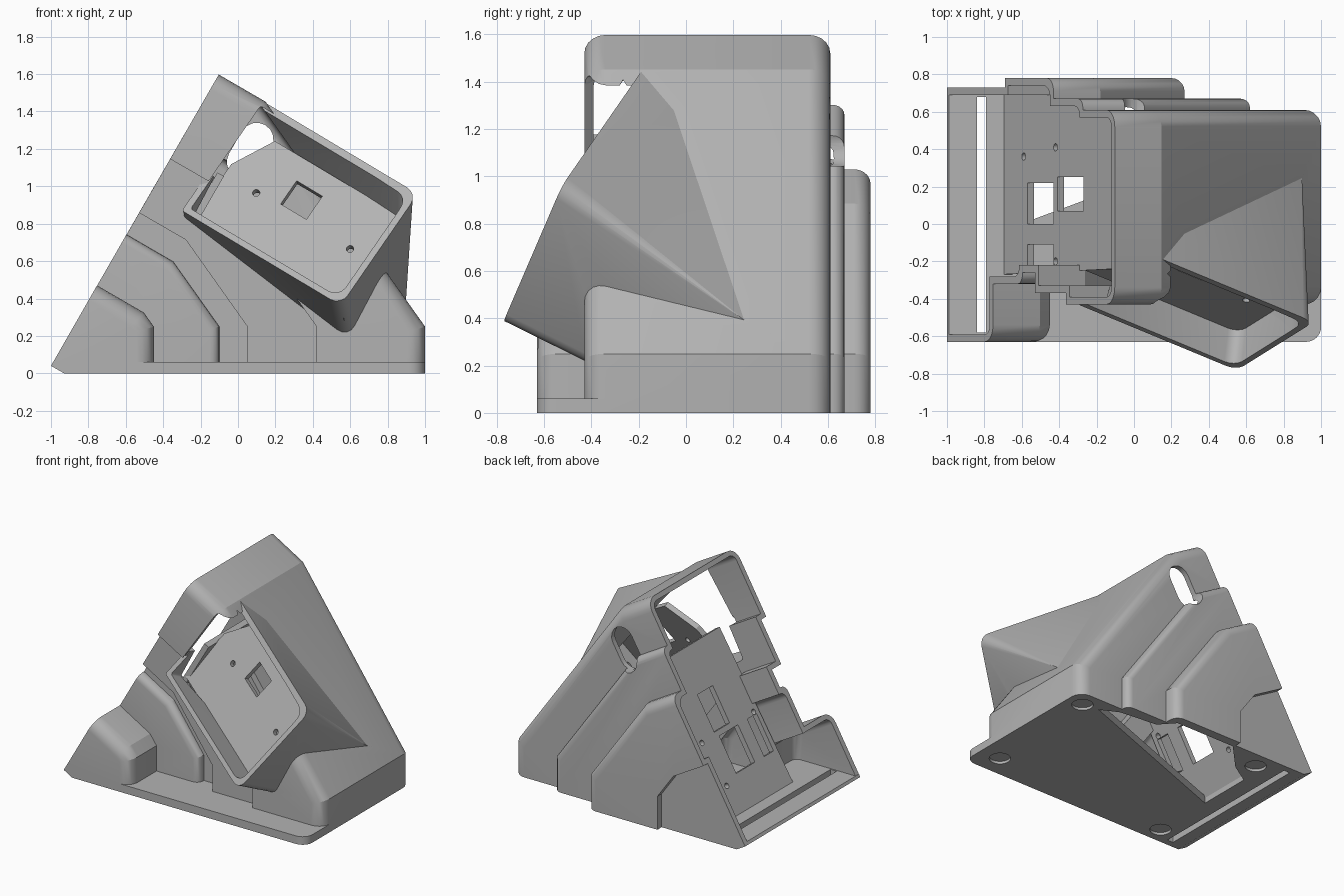
import bpy, bmesh, math
from mathutils import Vector

cube = bpy.data.objects.get("Cube")
if cube:
    bpy.data.objects.remove(cube, do_unlink=True)

mat = bpy.data.materials.new("plain grey")
mat.use_nodes = True
GREY = (0.45, 0.45, 0.45, 1)
mat.diffuse_color = GREY
mat.node_tree.nodes["Principled BSDF"].inputs["Base Color"].default_value = GREY


def to_object(name, bm):
    bmesh.ops.recalc_face_normals(bm, faces=bm.faces[:])
    mesh = bpy.data.meshes.new(name)
    bm.to_mesh(mesh)
    bm.free()
    mesh.materials.append(mat)
    obj = bpy.data.objects.new(name, mesh)
    bpy.context.scene.collection.objects.link(obj)
    return obj


def combine(target, other, operation):
    """Boolean the second part into the first and drop the second."""
    mod = target.modifiers.new("combine", "BOOLEAN")
    mod.operation, mod.solver, mod.object = operation, "EXACT", other
    bpy.context.view_layer.objects.active = target
    bpy.ops.object.modifier_apply(modifier=mod.name)
    bpy.data.objects.remove(other, do_unlink=True)


def add(target, other):
    combine(target, other, "UNION")


def cut(target, other):
    combine(target, other, "DIFFERENCE")


def prism(name, points, offset, end_radii=(0, 0)):
    """Extrude a polygon; end_radii rounds the last three edges of either end."""
    bm = bmesh.new()
    caps = [[bm.verts.new(Vector(p) + k * Vector(offset)) for p in points] for k in (0, 1)]
    n = len(points)
    for cap in caps:
        bm.faces.new(cap)
    for i in range(n):
        j = (i + 1) % n
        bm.faces.new((caps[0][i], caps[0][j], caps[1][j], caps[1][i]))
    bmesh.ops.recalc_face_normals(bm, faces=bm.faces[:])
    for cap, radius in zip(caps, end_radii):
        if radius:
            run = cap[-4:]
            edges = [bm.edges.get((run[i], run[i + 1])) for i in range(3)]
            bmesh.ops.bevel(bm, geom=edges, offset=radius, segments=5, profile=0.5,
                            affect="EDGES", clamp_overlap=True)
    return to_object(name, bm)


def layer(a, y0, y1, r0=0, r1=0, floor=None):
    """Stepped-shell slab: upright at x=a, sloped shoulder, roof square to the slant."""
    kz = (a + 0.868) / 1.286
    kx = -0.691 + 0.577 * kz
    if floor is None:
        start, end, zb = [(-1, 0.04), (-0.93, 0)], (kx - 0.25, kz + 0.145), 0
    else:
        start, end, zb = [(-1.4, floor)], (kx - 0.51, kz + 0.295), floor
    outline = start + [(a, zb), (a, 0.25), (kx, kz), end]
    return prism("layer", [(x, y0, z) for x, z in outline], (0, y1 - y0, 0), (r0, r1))


def stepped_body(t, floor=None):
    """The whole stepped form, shrunk by wall thickness t."""
    r = 0.09 - t
    body = layer(1 - t, -0.43 + t, 0.61 - t, r, r, floor)
    cut(body, layer(0.42 + t, -0.9, -0.37 + t, floor=-0.1))
    cut(body, layer(0.05 + t, -0.9, -0.26 + t, floor=-0.1))
    add(body, layer(0.62 - t, 0, 0.67 - t, 0, 0.05, floor))
    add(body, layer(0.27 - t, 0, 0.78 - t, 0, 0.07, floor))
    cut(body, layer(-0.31 + t, 0.73 - t, 0.9, floor=-0.1))
    add(body, layer(-0.1 - t, -0.32 + t, 0, 0.05, 0, floor))
    add(body, layer(-0.45 - t, -0.63 + t, 0, r, 0, floor))
    return body


# Tilted screen frame: corner, two edge directions and inward direction
A = Vector((-0.3, -0.43, 0.87))
E1 = Vector((0.82, -0.34, -0.49)).normalized()
E2 = Vector((0.4, 0.25, 0.58)).normalized()
N = Vector((0.1, 0.89, -0.44)).normalized()
W, H = 1.05, 0.77


def screen(u, v, d=0):
    return A + u * E1 + v * E2 + d * N


def rounded_rect(inset, d):
    """Screen rim: nearly sharp on the left, well rounded on the right."""
    points = []
    corners = ((inset, inset), (W - inset, inset), (W - inset, H - inset), (inset, H - inset))
    for k, (u, v) in enumerate(corners):
        r = 0.015 if u < W / 2 else 0.07
        cu, cv = u + (r if u < W / 2 else -r), v + (r if v < H / 2 else -r)
        for step in range(5):
            angle = math.pi * (1 + k / 2 + step / 8)
            points.append(screen(cu + r * math.cos(angle), cv + r * math.sin(angle), d))
    return points


def hood(inset, front, back, shift):
    """Convex hood running from the screen rim back into the shoulder."""
    bm = bmesh.new()
    points = rounded_rect(inset, front) + rounded_rect(inset, back)[:10]
    points += [Vector((0.268, -0.05, 1.28)) + shift, Vector((0.898, 0.25, 0.39)) + shift]
    for p in points:
        bm.verts.new(p)
    bmesh.ops.convex_hull(bm, input=bm.verts[:])
    loose = [v for v in bm.verts if not v.link_faces]
    bmesh.ops.delete(bm, geom=loose, context="VERTS")
    bmesh.ops.dissolve_limit(bm, angle_limit=0.002, verts=bm.verts[:], edges=bm.edges[:])
    return to_object("hood", bm)


def circle(center, u, v, r, n=20):
    return [center + r * (math.cos(2 * math.pi * i / n) * u + math.sin(2 * math.pi * i / n) * v)
            for i in range(n)]


X, Y = Vector((1, 0, 0)), Vector((0, 1, 0))

# Outer shell with the front foot plate
shell = stepped_body(0)
shell.name = "shell"
foot = [(-1, 0.04), (-0.93, 0), (0.92, 0), (0.92, 0.06), (-0.99, 0.06)]
add(shell, prism("foot_plate", [(x, -0.63, z) for x, z in foot], (0, 0.6, 0)))
corner = [Vector((0.92, -0.55, 0)) + 0.08 * (math.sin(a) * X - math.cos(a) * Y)
          for a in [math.pi / 16 * i for i in range(9)]]
add(shell, prism("foot_end", [Vector((0.9, -0.63, 0))] + corner
                 + [Vector((1, -0.2, 0)), Vector((0.9, -0.2, 0))], (0, 0, 0.06)))

# Screen hood, with everything in front of the screen cleared away
cut(shell, prism("clearance", rounded_rect(0.03, 0), (0, -1, 0)))
add(shell, hood(0, 0, 0.45, Vector((0, 0, 0))))

# Hollow inside, open along the slanted side and at the screen
cut(shell, stepped_body(0.04, 0.06))
cut(shell, hood(0.035, -0.05, 0.42, Vector((-0.05, 0, -0.04))))

# Cable slot in the back wall
slot = []
for cx, cz, first in ((0.1, 1.25, -30), (0.03, 1.13, 150)):
    for i in range(9):
        a = math.radians(first + i * 22.5)
        slot.append((cx + 0.09 * math.cos(a), 0.4, cz + 0.09 * math.sin(a)))
cut(shell, prism("slot", slot, (0, 0.6, 0)))

# Floor openings and round foot recesses
vent = [(-0.84, -0.58), (-0.79, -0.58), (-0.79, 0.68), (-0.84, 0.68)]
hatch = [(0.74, 0.5), (0.6, 0.57), (0.3, 0.6), (0.2, 0.71), (-0.3, 0.71),
         (-0.5, 0.5), (-0.66, 0.4), (-0.66, -0.02)]
for hole in (vent, hatch):
    cut(shell, prism("opening", [(x, y, -0.1) for x, y in hole], (0, 0, 0.17)))
for x, y in ((0.83, -0.46), (0.87, 0.48), (-0.66, -0.5), (-0.6, 0.6)):
    cut(shell, prism("recess", circle(Vector((x, y, -0.05)), X, Y, 0.075, 28), (0, 0, 0.07)))


def panel(name, place, u, v, inward, outline, windows, holes):
    """Flat plate with rectangular windows and round screw holes."""
    plate = prism(name, [place(*p) for p in outline], inward * 0.04)
    for u0, u1, v0, v1 in windows:
        box = [place(u0, v0), place(u1, v0), place(u1, v1), place(u0, v1)]
        cut(plate, prism("window", [p - inward * 0.1 for p in box], inward * 0.3))
    for p in holes:
        cut(plate, prism("hole", circle(place(*p) - inward * 0.1, u, v, 0.02, 16), inward * 0.3))
    return plate


# Inner panel parallel to the slanted opening
SLANT = Vector((0.5, 0, 0.866))
back_panel = panel(
    "inner_panel", lambda y, s: Vector((-0.73, y, 0)) + s * SLANT, Y, SLANT,
    Vector((0.866, 0, -0.5)),
    [(-0.27, 0.04), (0.72, 0.04), (0.72, 0.98), (0.62, 0.98), (0.62, 1.24), (-0.24, 1.24)],
    [(0, 0.22, 0.32, 0.6), (0.07, 0.25, 0.64, 0.92), (-0.22, -0.11, 0.32, 0.6)],
    [(0.36, 0.28), (0.41, 0.62), (-0.2, 0.62)])

# Plate behind the screen rim, one corner clipped
screen_plate = panel(
    "screen_plate", lambda u, v: screen(u, v, 0.2), E1, E2, N,
    [(0.01, 0.02), (1.03, 0.02), (1.03, 0.6), (0.97, 0.68), (0.14, 0.68), (0.01, 0.44)],
    [(0.37, 0.54, 0.39, 0.55)], [(0.22, 0.373), (0.84, 0.373)])

# Smooth the rounded edges, keep the creases
for obj in (shell, back_panel, screen_plate):
    bpy.ops.object.select_all(action="DESELECT")
    obj.select_set(True)
    bpy.context.view_layer.objects.active = obj
    bpy.ops.object.shade_smooth_by_angle(angle=math.radians(24))
